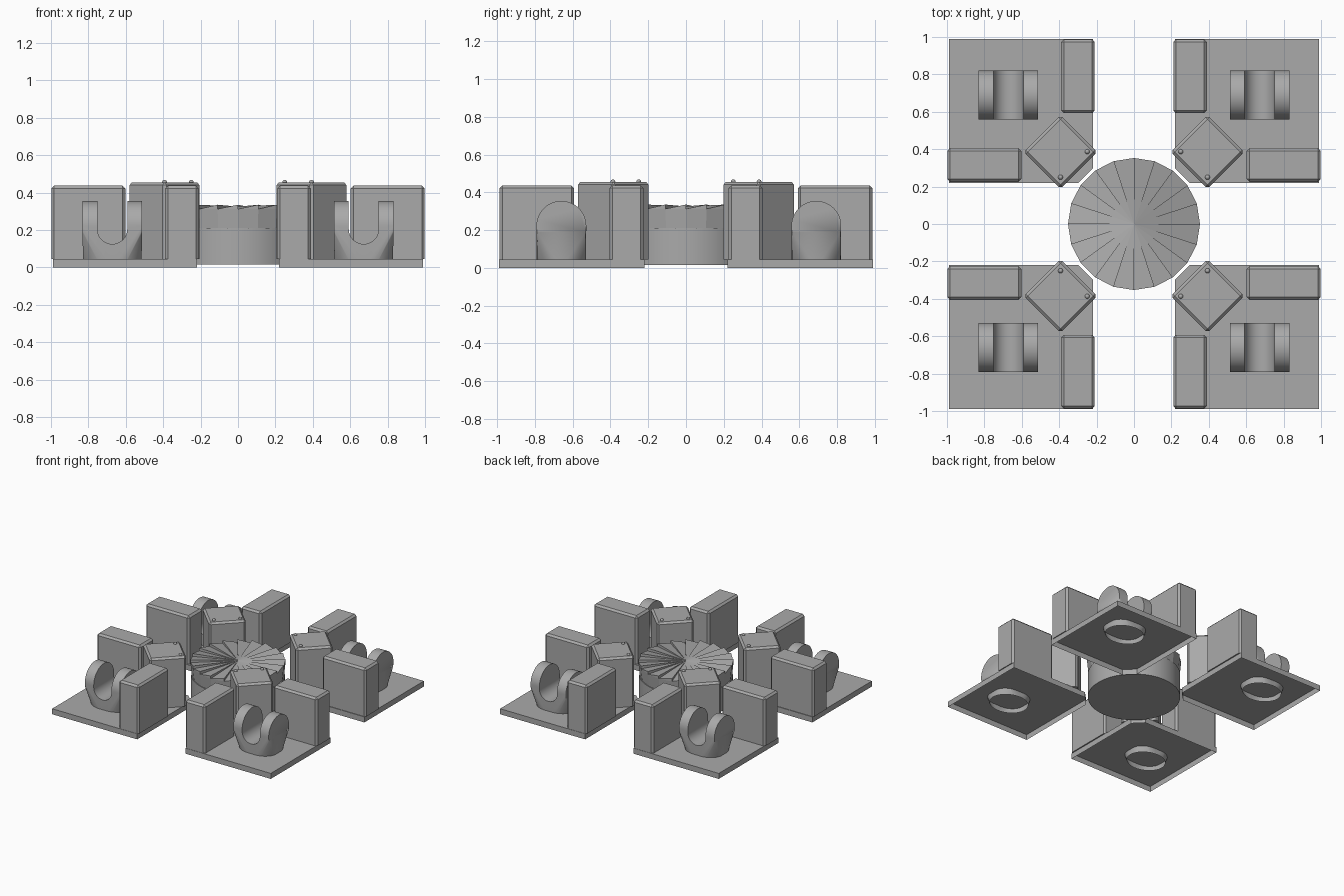
import bpy, bmesh
from math import sin, cos, pi, radians
from mathutils import Matrix

cube = bpy.data.objects.get("Cube")
if cube:
    bpy.data.objects.remove(cube, do_unlink=True)

GREY = (0.4, 0.4, 0.4, 1)
grey = bpy.data.materials.new("plain grey")
grey.use_nodes = True
grey.diffuse_color = GREY
grey.node_tree.nodes["Principled BSDF"].inputs["Base Color"].default_value = GREY


def add_object(name, bm, smooth=False):
    bmesh.ops.recalc_face_normals(bm, faces=bm.faces)
    mesh = bpy.data.meshes.new(name)
    bm.to_mesh(mesh)
    bm.free()
    mesh.materials.append(grey)
    obj = bpy.data.objects.new(name, mesh)
    bpy.context.collection.objects.link(obj)
    if smooth:
        smooth_shade(obj)
    return obj


def smooth_shade(obj):
    bpy.ops.object.select_all(action='DESELECT')
    obj.select_set(True)
    bpy.context.view_layer.objects.active = obj
    bpy.ops.object.shade_smooth_by_angle(angle=radians(30))


def bevelled_box(name, centre, size, z0, z1, turn=0.0, bevel=0.015):
    """Upright box with every edge chamfered except those on the floor."""
    bm = bmesh.new()
    bmesh.ops.create_cube(bm, size=1)
    bmesh.ops.scale(bm, vec=(size[0], size[1], z1 - z0), verts=bm.verts)
    edges = [e for e in bm.edges if any(v.co.z > 0 for v in e.verts)]
    bmesh.ops.bevel(bm, geom=edges, offset=bevel, segments=1, affect='EDGES')
    bm.transform(Matrix.Translation((*centre, (z0 + z1) / 2)) @ Matrix.Rotation(turn, 4, 'Z'))
    return add_object(name, bm)


FLOOR = 0.045


def floor_plate(name, sx, sy):
    """Hollow plate, open below, with its inner corner cut off."""
    near, far, cut = 0.22, 0.99, 0.296
    outline = [(cut, near), (far, near), (far, far), (near, far), (near, cut)]
    bm = bmesh.new()
    low = [bm.verts.new((sx * x, sy * y, 0)) for x, y in outline]
    top = [bm.verts.new((sx * x, sy * y, FLOOR)) for x, y in outline]
    bm.faces.new(top)
    for i in range(len(outline)):
        j = (i + 1) % len(outline)
        bm.faces.new((low[i], low[j], top[j], top[i]))
    return add_object(name, bm)


def chair(name, x, y):
    """Round foot blending into an arched block, with a U channel for the seat."""
    bm = bmesh.new()
    for i in range(32):
        a = 2 * pi * i / 32
        bm.verts.new((0.155 * cos(a), 0.13 * sin(a), 0))
    for i in range(29):
        a = radians(-15 + 7.5 * i)
        for side in (-0.16, 0.16):
            bm.verts.new((side, 0.132 * cos(a), 0.222 + 0.132 * sin(a)))
    bmesh.ops.convex_hull(bm, input=bm.verts)
    bmesh.ops.dissolve_limit(bm, angle_limit=0.01, verts=bm.verts, edges=bm.edges)
    body = add_object(name, bm)

    # seat channel cutter
    bm = bmesh.new()
    r, z = 0.08, 0.205
    profile = [(r * cos(pi + pi * i / 20), z + r * sin(pi + pi * i / 20)) for i in range(21)]
    profile += [(r, 0.6), (-r, 0.6)]
    face = bm.faces.new([bm.verts.new((px, -0.4, pz)) for px, pz in profile])
    ext = bmesh.ops.extrude_face_region(bm, geom=[face])
    moved = [g for g in ext["geom"] if isinstance(g, bmesh.types.BMVert)]
    bmesh.ops.translate(bm, vec=(0, 0.8, 0), verts=moved)
    cutter = add_object("seat_cutter", bm)
    cutter.hide_render = True

    mod = body.modifiers.new("seat", 'BOOLEAN')
    mod.operation = 'DIFFERENCE'
    mod.solver = 'EXACT'
    mod.object = cutter
    bpy.context.view_layer.update()
    deps = bpy.context.evaluated_depsgraph_get()
    bm = bmesh.new()
    bm.from_mesh(bpy.data.meshes.new_from_object(body.evaluated_get(deps)))
    bpy.data.objects.remove(cutter, do_unlink=True)
    bpy.data.objects.remove(body, do_unlink=True)

    # open the foot underneath
    under = [f for f in bm.faces if all(v.co.z < 0.001 for v in f.verts)]
    bmesh.ops.delete(bm, geom=under, context='FACES')
    bmesh.ops.translate(bm, vec=(x, y, 0), verts=bm.verts)
    return add_object(name, bm, smooth=True)


# four matching corner bays
for sx, xname in ((-1, "right"), (1, "left")):
    for sy, yname in ((-1, "front"), (1, "back")):
        tag = f"{yname}_{xname}"
        floor_plate("floor_plate_" + tag, sx, sy)
        bevelled_box("side_cabinet_" + tag, (sx * 0.8, sy * 0.315),
                     (0.395, 0.18), FLOOR, 0.437)
        bevelled_box("end_cabinet_" + tag, (sx * 0.3, sy * 0.79),
                     (0.18, 0.395), FLOOR, 0.437)
        bevelled_box("corner_cabinet_" + tag, (sx * 0.393, sy * 0.385),
                     (0.278, 0.278), FLOOR, 0.455, turn=pi / 4)
        # studs on the inner corners of the corner cabinet
        for k, (px, py) in enumerate(((0.25, 0.387), (0.393, 0.25))):
            bm = bmesh.new()
            bmesh.ops.create_uvsphere(bm, u_segments=12, v_segments=8, radius=0.013)
            bmesh.ops.translate(bm, vec=(sx * px, sy * py, 0.455), verts=bm.verts)
            add_object(f"stud_{tag}_{k + 1}", bm, smooth=True)
        chair("chair_" + tag, sx * 0.672, 0.69 if sy > 0 else -0.66)

# central drum
bm = bmesh.new()
bmesh.ops.create_cone(bm, cap_ends=True, segments=40, radius1=0.347, radius2=0.347, depth=0.195)
bmesh.ops.translate(bm, vec=(0, 0, 0.1125), verts=bm.verts)
add_object("centre_drum", bm, smooth=True)

# pleated fan lid, each wedge tilted like a saw tooth
bm = bmesh.new()
N, R = 20, 0.353
hub = bm.verts.new((0, 0, 0.325))


def rim(i, radius, z):
    a = 2 * pi * (i % N) / N
    return bm.verts.new((radius * cos(a), radius * sin(a), z))


low = [rim(i, 0.343, 0.21) for i in range(N)]
dip = [rim(i, R, 0.312) for i in range(N)]
peak = [rim(i, R, 0.335) for i in range(N)]
for i in range(N):
    j = (i + 1) % N
    bm.faces.new((hub, dip[i], peak[j]))
    bm.faces.new((hub, peak[i], dip[i]))
    bm.faces.new((low[i], low[j], dip[j], dip[i]))
    bm.faces.new((dip[i], dip[j], peak[j]))
add_object("fan_lid", bm)
